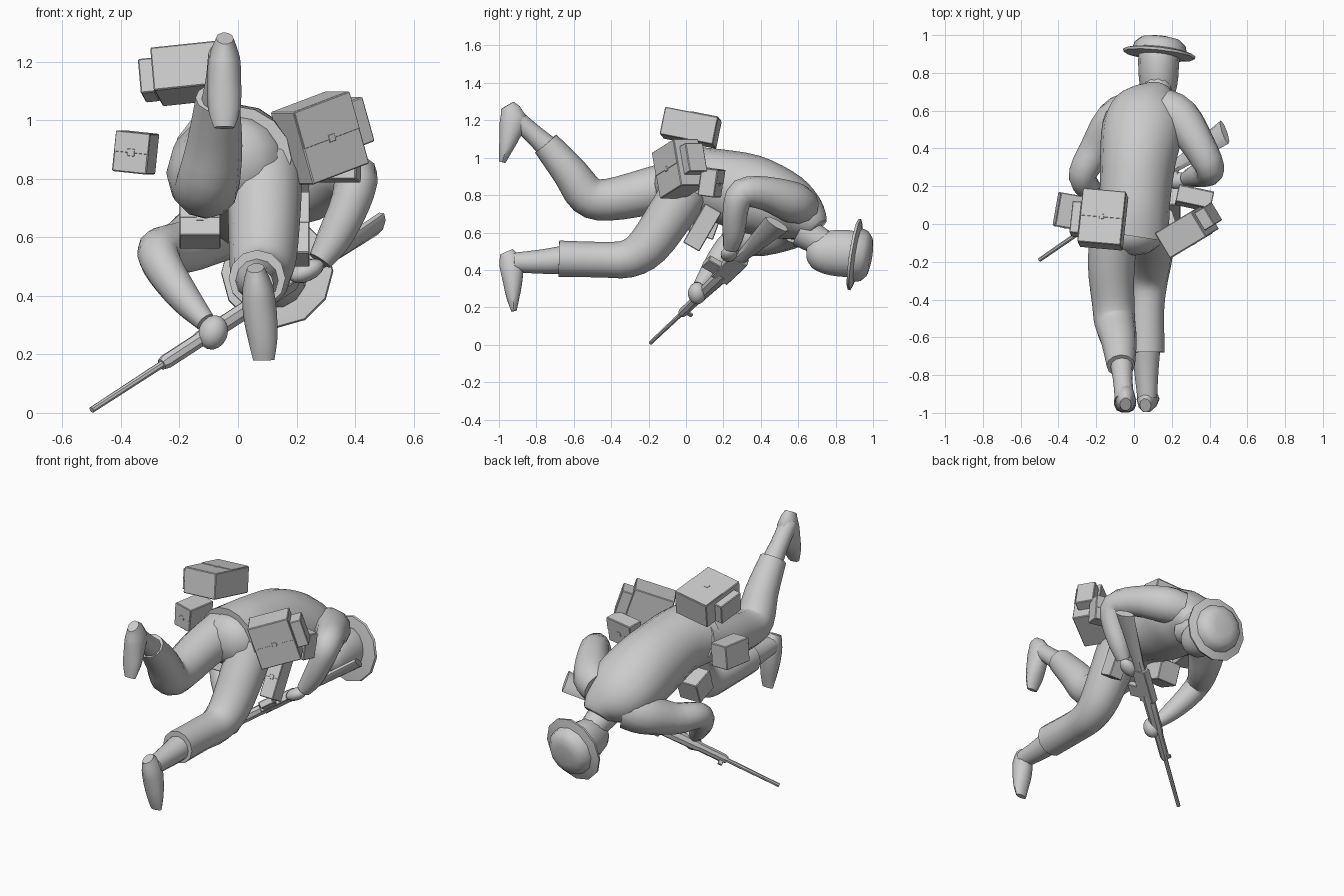
import bpy, bmesh, math
from mathutils import Vector, Matrix, Euler

if "Cube" in bpy.data.objects:
    bpy.data.objects.remove(bpy.data.objects["Cube"])

grey = bpy.data.materials.new("plain grey")
grey.diffuse_color = (0.6, 0.6, 0.6, 1)
grey.use_nodes = True
grey.node_tree.nodes["Principled BSDF"].inputs["Base Color"].default_value = grey.diffuse_color
X = Vector((1, 0, 0))


def finish(name, bm, angle=40):
    bmesh.ops.recalc_face_normals(bm, faces=bm.faces[:])
    me = bpy.data.meshes.new(name)
    bm.to_mesh(me)
    bm.free()
    me.materials.append(grey)
    ob = bpy.data.objects.new(name, me)
    bpy.context.collection.objects.link(ob)
    bpy.ops.object.select_all(action='DESELECT')
    ob.select_set(True)
    bpy.context.view_layer.objects.active = ob
    if angle:
        bpy.ops.object.shade_smooth_by_angle(angle=math.radians(angle))
    return ob


def catmull(p, steps):
    """Smooth a list of rows (x, y, z, side radius, depth radius)."""
    p = [Vector(q) for q in p]
    if steps < 2:
        return p
    out = []
    for i in range(len(p) - 1):
        a, b, c, d = p[max(i - 1, 0)], p[i], p[i + 1], p[min(i + 2, len(p) - 1)]
        for k in range(steps):
            t = k / steps
            out.append(0.5 * (2 * b + (c - a) * t + (2 * a - 5 * b + 4 * c - d) * t * t
                              + (3 * b - a - 3 * c + d) * t ** 3))
    return out + [p[-1]]


def tube(name, rows, sides=12, steps=3, side=X, angle=50):
    """Loft elliptical rings along a path."""
    rows = [tuple(r) if len(r) == 5 else tuple(r) + (r[3],) for r in rows]
    pts = catmull(rows, steps)
    bm = bmesh.new()
    rings = []
    for i, q in enumerate(pts):
        c = Vector(q[:3])
        t = (Vector(pts[min(i + 1, len(pts) - 1)][:3]) - Vector(pts[max(i - 1, 0)][:3])).normalized()
        s = (side - t * side.dot(t)).normalized()
        u = t.cross(s)
        rings.append([bm.verts.new(c + s * q[3] * math.cos(a) + u * q[4] * math.sin(a))
                      for a in (2 * math.pi * k / sides for k in range(sides))])
    for r0, r1 in zip(rings, rings[1:]):
        for k in range(sides):
            j = (k + 1) % sides
            bm.faces.new((r0[k], r0[j], r1[j], r1[k]))
    bm.faces.new(rings[0])
    bm.faces.new(rings[-1])
    return finish(name, bm, angle)


def box(name, centre, size, rot=(0, 0, 0), bevel=0.004):
    """Oriented box; rot is degrees or a rotation matrix."""
    if not isinstance(rot, Matrix):
        rot = Euler([math.radians(a) for a in rot]).to_matrix()
    bm = bmesh.new()
    bmesh.ops.create_cube(bm, size=1, matrix=Matrix.Translation(centre) @ rot.to_4x4()
                          @ Matrix.Diagonal((*size, 1)))
    bmesh.ops.bevel(bm, geom=bm.edges[:], offset=bevel, segments=1, affect='EDGES')
    return finish(name, bm, 0)


def ball(name, centre, size, rot=(0, 0, 0), u=12, v=8):
    bm = bmesh.new()
    m = Euler([math.radians(a) for a in rot]).to_matrix().to_4x4()
    bmesh.ops.create_uvsphere(bm, u_segments=u, v_segments=v, radius=1,
                              matrix=Matrix.Translation(centre) @ m @ Matrix.Diagonal((*size, 1)))
    return finish(name, bm, 60)


# torso with slightly flared jacket hem
tube("torso", [(-.02, -.06, .87, .205, .18), (-.005, .04, .87, .193, .185), (.005, .14, .86, .188, .19),
               (.02, .33, .81, .2, .21), (.045, .5, .75, .215, .19), (.075, .6, .7, .19, .155),
               (.11, .67, .65, .12, .105), (.12, .7, .62, .08, .07)], 16)
ball("seat", (-.01, -.05, .86), (.17, .12, .155))

# head and brimmed helmet
tube("neck", [(.11, .62, .61, .09), (.125, .72, .55, .075), (.13, .8, .52, .07)])
tube("head", [(.13, .645, .495, .04), (.13, .675, .495, .08, .085), (.13, .74, .492, .1, .115),
              (.13, .82, .49, .107, .128), (.132, .9, .485, .108, .125), (.135, .95, .482, .09, .1)], 14, 2)
axis = Vector((.11, .98, -.15)).normalized()
hc = Vector((.135, .915, .48))
tube("helmet", [(*(hc + axis * h), r) for h, r in
                ((-.03, .12), (-.022, .19), (-.008, .193), (.005, .145), (.04, .135), (.066, .105), (.075, .06))],
     12, 1, angle=35)

# legs: trousers, ankles and feet
tube("left_trouser", [(-.09, .02, .88, .13), (-.12, -.2, .82, .125), (-.11, -.42, .775, .112),
                      (-.1, -.53, .8, .108), (-.08, -.62, .92, .095), (-.07, -.75, 1.075, .075)])
tube("left_ankle", [(-.07, -.68, 1.0, .07), (-.06, -.82, 1.13, .052), (-.05, -.93, 1.225, .052)])
tube("left_foot", [(-.045, -.955, 1.28, .03, .04), (-.047, -.925, 1.215, .054, .074),
                   (-.047, -.94, 1.13, .058, .062), (-.047, -.965, 1.04, .056, .037),
                   (-.047, -.982, .975, .035, .018)], 10, 2)
tube("right_trouser", [(.09, .01, .84, .13), (.09, -.08, .7, .125), (.085, -.2, .53, .115),
                       (.075, -.31, .46, .102), (.065, -.45, .455, .095), (.065, -.68, .46, .097)])
tube("right_ankle", [(.065, -.6, .46, .08), (.065, -.76, .445, .066), (.07, -.92, .44, .052)])
tube("right_foot", [(.06, -.96, .495, .03, .04), (.067, -.935, .43, .052, .066), (.075, -.927, .34, .058, .055),
                    (.085, -.925, .25, .05, .036), (.088, -.92, .18, .036, .015)], 10, 2)

# arms and hands
tube("right_sleeve", [(.15, .62, .74, .1), (.24, .565, .763, .11), (.34, .42, .81, .09), (.4, .3, .81, .078),
                      (.385, .265, .72, .068), (.33, .255, .6, .06), (.28, .24, .52, .042)])
ball("right_hand", (.235, .23, .485), (.065, .045, .035), (0, -25, 10))
tube("left_sleeve", [(-.01, .59, .65, .115), (-.1, .54, .62, .115), (-.195, .4, .565, .092),
                     (-.27, .27, .555, .075),
                     (-.25, .2, .49, .068), (-.18, .13, .39, .055), (-.11, .07, .31, .035)])
ball("left_hand", (-.085, .06, .275), (.05, .05, .06), (0, 20, 0))

# rifle, laid along one slanted line
muzzle = Vector((-.5, -.19, .01))
d = Vector((.97, .67, .63)).normalized()
w = Vector((-.3, .8, -.5))
w = (w - d * w.dot(d)).normalized()
frame = Matrix((d, w, d.cross(w))).transposed()


def along(s, off=0):
    return muzzle + d * s + w * off


def rifle_tube(name, rows, sides=8):
    tube(name, [(*along(s), a, b) for s, a, b in rows], sides, 1, w, 35)


rifle_tube("rifle_barrel", [(0, .011, .011), (.4, .013, .013)])
rifle_tube("rifle_forend", [(.33, .02, .02), (.35, .026, .026), (.5, .028, .026), (.52, .034, .03),
                            (.78, .042, .03)])
rifle_tube("rifle_stock", [(.9, .042, .024), (1.0, .036, .024), (1.14, .052, .026), (1.35, .074, .025)])
box("rifle_receiver", along(.85), (.22, .1, .05), frame)
box("rifle_magazine", along(.8, -.08), (.08, .09, .04), frame)
box("rifle_sight", along(.36, .03), (.025, .04, .012), frame, .002)
box("rifle_trigger_guard", along(.96, -.045), (.07, .03, .015), frame, .002)


# packs and pouches: each a body with a lid, clasp and optional side pocket
def pack(name, centre, size, rot, face=(0, -1, 0), pocket=None):
    box(name, centre, size, rot)
    m = Euler([math.radians(a) for a in rot]).to_matrix()
    f = Vector(face)
    s = Vector(size)
    out = Vector([f[i] * s[i] / 2 for i in range(3)])
    flat = [.006 if f[i] else s[i] * k for i, k in enumerate((.98, .5, .5))]
    up = Vector((0, 0, .24 * s[2])) if not f[2] else Vector((0, .24 * s[1], 0))
    box(name + "_flap", Vector(centre) + m @ (out + up), flat, rot, .001)
    clasp = [.009 if f[i] else .025 for i in range(3)]
    box(name + "_clasp", Vector(centre) + m @ out, clasp, rot, .001)
    if pocket:
        off, psize = pocket
        box(name + "_pocket", Vector(centre) + m @ Vector(off), psize, rot)


pack("back_pack", (-.165, .025, 1.16), (.23, .29, .15), (-11, -6, -5), (0, 0, 1),
     ((-.14, -.01, -.01), (.05, .17, .12)))
pack("right_bag", (.28, -.037, .94), (.235, .155, .26), (0, -18, 31), (0, -1, 0),
     ((.145, .008, .01), (.068, .11, .16)))
pack("right_belt_pouch", (.32, .135, .867), (.19, .09, .15), (-8, 0, -12), (0, 1, 0))
pack("right_thigh_pouch", (.2, .087, .627), (.09, .1, .24), (-30, 0, 0))
pack("left_belt_pouch", (-.35, .07, .89), (.12, .18, .14), (0, 6, -10), (0, -1, 0))
pack("left_thigh_pouch", (-.13, .1, .645), (.14, .14, .13), (-20, 0, 0))
